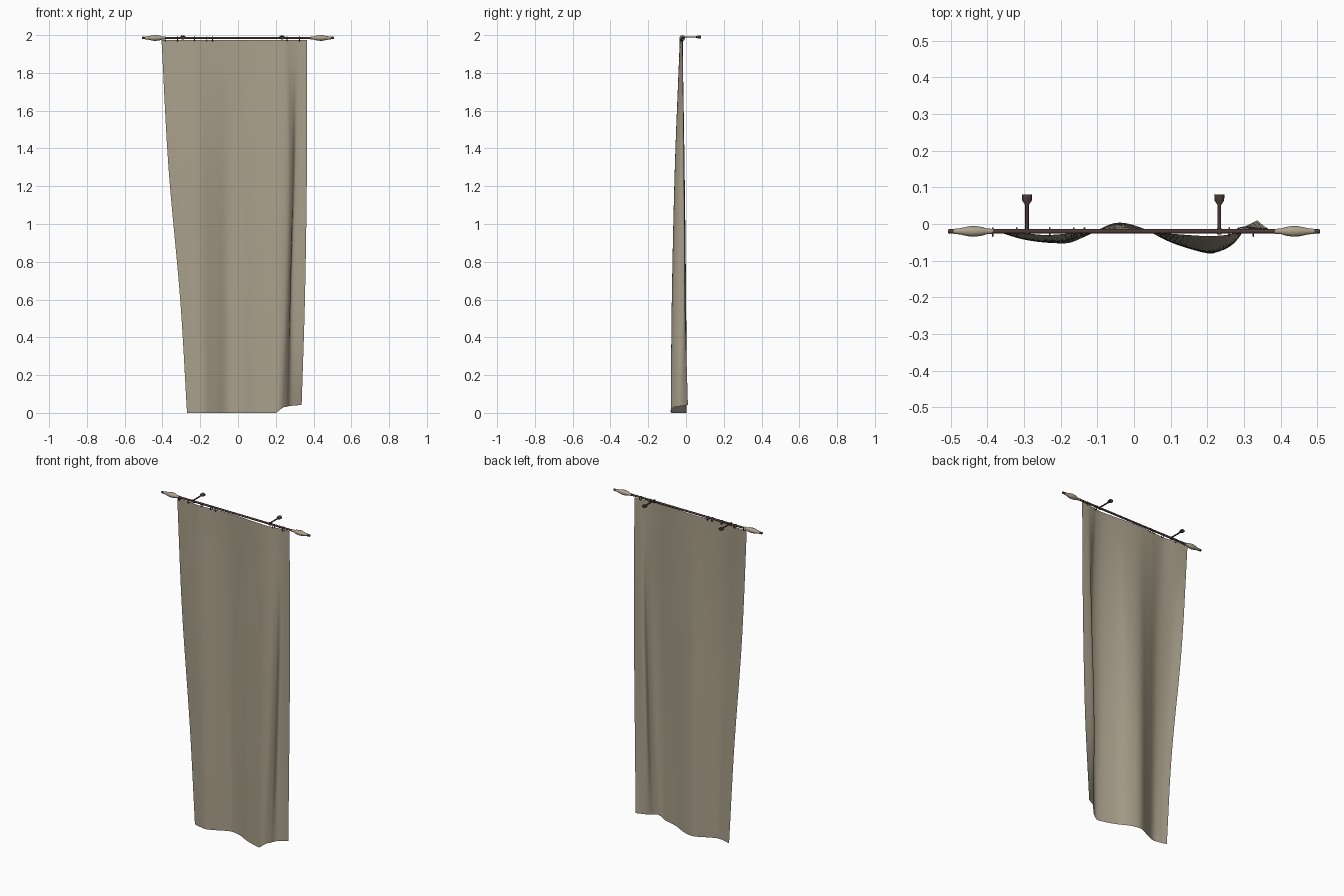
import bpy, bmesh, math
from mathutils import Vector, Matrix

if "Cube" in bpy.data.objects:
    bpy.data.objects.remove(bpy.data.objects["Cube"])


def material(name, rgb):
    m = bpy.data.materials.new(name)
    m.diffuse_color = (*rgb, 1)
    m.use_nodes = True
    m.node_tree.nodes["Principled BSDF"].inputs["Base Color"].default_value = m.diffuse_color
    return m


LINEN = material("linen tan", (0.40, 0.35, 0.26))
IRON = material("dark brown iron", (0.075, 0.045, 0.038))
WOOD = material("pale carved wood", (0.42, 0.36, 0.26))
ROD_Y, ROD_Z = -0.02, 1.985


def finish(name, bm, mat, angle=40):
    bmesh.ops.recalc_face_normals(bm, faces=bm.faces[:])
    me = bpy.data.meshes.new(name)
    bm.to_mesh(me)
    bm.free()
    ob = bpy.data.objects.new(name, me)
    bpy.context.collection.objects.link(ob)
    me.materials.append(mat)
    bpy.ops.object.select_all(action='DESELECT')
    ob.select_set(True)
    bpy.context.view_layer.objects.active = ob
    bpy.ops.object.shade_smooth_by_angle(angle=math.radians(angle))
    return ob


def lathe(name, profile, axis, origin, mat, sides=10):
    """Turn (distance, radius) pairs around an axis direction, with capped ends."""
    bm = bmesh.new()
    rot = Vector((0, 0, 1)).rotation_difference(Vector(axis)).to_matrix()
    rings = []
    for d, r in profile:
        rings.append([bm.verts.new(Vector(origin) + rot @ Vector(
            (r * math.cos(2 * math.pi * i / sides), r * math.sin(2 * math.pi * i / sides), d)))
            for i in range(sides)])
    for a, b in zip(rings, rings[1:]):
        for i in range(sides):
            j = (i + 1) % sides
            bm.faces.new((a[i], a[j], b[j], b[i]))
    bm.faces.new(rings[0])
    bm.faces.new(rings[-1])
    return finish(name, bm, mat)


def spline(pts, t):
    """Catmull-Rom point at parameter t in 0..len-1."""
    n = len(pts) - 1
    i = min(int(t), n - 1)
    f = t - i
    p1, p2 = pts[i], pts[i + 1]
    p0 = pts[i - 1] if i > 0 else p1 * 2 - p2
    p3 = pts[i + 2] if i + 2 <= n else p2 * 2 - p1
    return 0.5 * (2 * p1 + (p2 - p0) * f + (2 * p0 - 5 * p1 + 4 * p2 - p3) * f * f
                  + (3 * p1 - p0 - 3 * p2 + p3) * f ** 3)


# curtain: plan cross-sections (x, y) at four heights, lofted into one sheet
SECTIONS = [
    (1.975, [(-.405, -.015), (-.33, -.02), (-.24, -.03), (-.14, -.022), (-.05, -.018), (.04, -.022),
             (.12, -.028), (.20, -.033), (.25, -.03), (.28, -.024), (.32, -.019), (.365, -.018)]),
    (1.3, [(-.368, -.022), (-.30, -.042), (-.21, -.048), (-.13, -.028), (-.05, -.008), (.03, -.016),
           (.11, -.04), (.20, -.058), (.26, -.055), (.288, -.035), (.305, -.012), (.365, -.012)]),
    (0.6, [(-.306, -.034), (-.25, -.048), (-.19, -.051), (-.12, -.026), (-.05, .0), (.02, -.012),
           (.10, -.048), (.19, -.074), (.25, -.068), (.276, -.04), (.285, -.01), (.355, -.006)]),
    (0.0, [(-.27, -.035), (-.23, -.046), (-.18, -.052), (-.12, -.028), (-.05, .003), (.02, -.01),
           (.10, -.05), (.19, -.078), (.225, -.077), (.255, -.052), (.28, -.02), (.337, .01)]),
]


def curtain():
    bm = bmesh.new()
    nu, nv = 66, 36
    grid = []
    for k in range(nv + 1):
        v = 3 * k / nv
        row = []
        for i in range(nu + 1):
            u = 11 * i / nu
            p = spline([spline([Vector((*q, z)) for q in sec], u) for z, sec in SECTIONS], v)
            lift = 0.03 * min(max((u - 7.2) / 1.3, 0), 1) + 0.012 * max(u - 8.5, 0) / 2.5
            p.z += lift * (1 - p.z / 1.975)          # hem rises on the right
            p.z = max(p.z, 0)
            row.append(bm.verts.new(p))
        grid.append(row)
    for k in range(nv):
        for i in range(nu):
            bm.faces.new((grid[k][i], grid[k + 1][i], grid[k + 1][i + 1], grid[k][i + 1]))
    ob = finish("curtain", bm, LINEN, 80)
    if ob.data.polygons[200].normal.y > 0:
        ob.data.flip_normals()


curtain()

# rod with small end knobs
lathe("rod", [(-.508, .005), (-.503, .007), (-.49, .006), (.49, .006), (.503, .007), (.508, .005)],
      (1, 0, 0), (0, ROD_Y, ROD_Z), IRON)

# finials and wall brackets
FINIAL = [(.385, .007), (.402, .008), (.412, .012), (.432, .015), (.447, .015),
          (.462, .012), (.475, .009), (.492, .007)]
BRACKET = [(-.008, .005), (.072, .005), (.084, .013), (.1, .014)]
for side, sx, bx in (("left", -1, -.292), ("right", 1, .233)):
    lathe(side + "_finial", FINIAL, (sx, 0, 0), (0, ROD_Y, ROD_Z), WOOD)
    b = lathe(side + "_bracket", BRACKET, (0, 1, 0), (bx, ROD_Y, 0), IRON)
    b.data.transform(Matrix.Diagonal((1, 1, .65, 1)))
    b.location.z = 1.99
    lathe(side + "_bracket_collar", [(-.006, .009), (.006, .009)], (1, 0, 0),
          (bx, ROD_Y, ROD_Z), IRON)

# curtain rings hanging on the rod
for n, x in enumerate((-.385, -.32, -.23, -.165, -.135, .26, .325)):
    bpy.ops.mesh.primitive_torus_add(major_radius=.011, minor_radius=.0025, major_segments=14,
                                     minor_segments=6, location=(x, ROD_Y - .002, 1.979),
                                     rotation=(0, math.pi / 2, 0))
    ring = bpy.context.object
    ring.name = f"curtain_ring_{n + 1}"
    ring.data.materials.append(IRON)
    bpy.ops.object.shade_smooth_by_angle(angle=math.radians(60))
